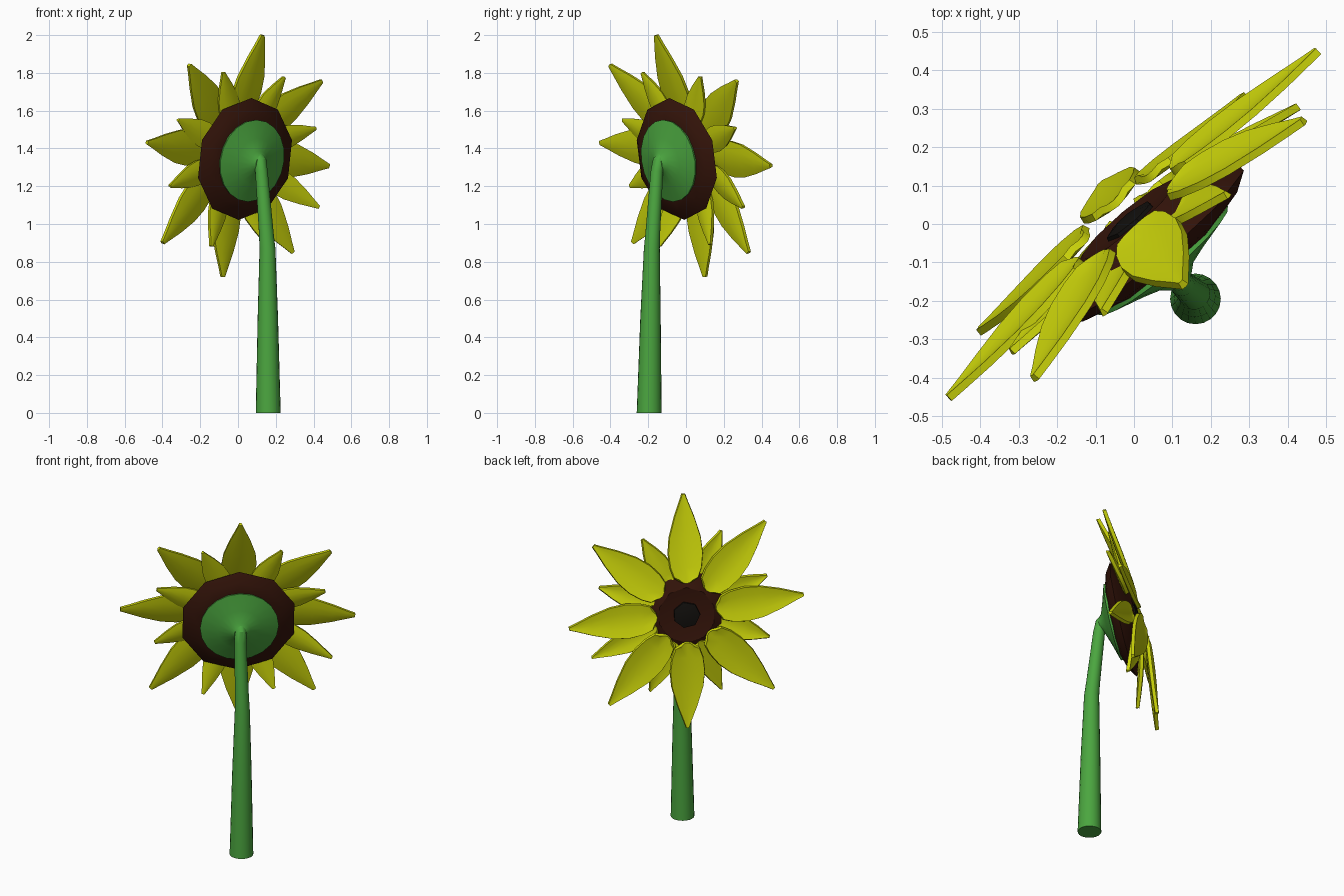
import bpy, bmesh, math
from mathutils import Matrix, Vector

if "Cube" in bpy.data.objects:
    bpy.data.objects.remove(bpy.data.objects["Cube"])


def frame(centre, facing):
    """Local axes: x right, y up, z along the facing direction."""
    n = Vector(facing).normalized()
    r = Vector((0, 0, 1)).cross(n).normalized()
    v = n.cross(r)
    return Matrix.Translation(centre) @ Matrix((r, v, n)).transposed().to_4x4()


PETALS = frame((0.01, -0.01, 1.365), (-.656, .711, .255))
HEAD = frame((0.034, -0.045, 1.345), (-.635, .757, .16))


def material(name, rgb):
    m = bpy.data.materials.new(name)
    m.diffuse_color = (*rgb, 1)
    m.use_nodes = True
    m.node_tree.nodes["Principled BSDF"].inputs["Base Color"].default_value = m.diffuse_color
    return m


GREEN = material("stem_green", (0.07, 0.38, 0.05))
YELLOW = material("petal_yellow", (0.6, 0.66, 0.003))
BROWN = material("seed_brown", (0.035, 0.007, 0.003))
DARK = material("centre_dark", (0.006, 0.005, 0.004))


def finish(bm, name, mat, matrix=None, angle=30):
    bmesh.ops.recalc_face_normals(bm, faces=bm.faces)
    if matrix:
        bm.transform(matrix)
    me = bpy.data.meshes.new(name)
    bm.to_mesh(me)
    bm.free()
    me.materials.append(mat)
    ob = bpy.data.objects.new(name, me)
    bpy.context.collection.objects.link(ob)
    bpy.ops.object.select_all(action='DESELECT')
    ob.select_set(True)
    bpy.context.view_layer.objects.active = ob
    bpy.ops.object.shade_smooth_by_angle(angle=math.radians(angle))
    return ob


def loft(name, rings, sides, mat, matrix=None, angle=30, turn=0.0):
    """Join flat rings given as (x, y, z, radius) and cap both ends."""
    bm = bmesh.new()
    rows = []
    for x, y, z, r in rings:
        rows.append([bm.verts.new((x + r * math.cos(turn + 2 * math.pi * i / sides),
                                   y + r * math.sin(turn + 2 * math.pi * i / sides), z))
                     for i in range(sides)])
    for a, b in zip(rows, rows[1:]):
        for i in range(sides):
            j = (i + 1) % sides
            bm.faces.new((a[i], a[j], b[j], b[i]))
    bm.faces.new(rows[0][::-1])
    bm.faces.new(rows[-1])
    return finish(bm, name, mat, matrix, angle)


def petal(name, tip, start, width, base_n, sag):
    """Leaf-shaped cupped sheet from near the centre out to the tip."""
    profile = [(0, .42), (.07, .7), (.18, .9), (.34, 1), (.52, .91), (.74, .58), (.9, .27), (1, .09)]
    tip = Vector(tip)
    flat = Vector((tip.x, tip.y, 0))
    length = flat.length
    out = flat.normalized()
    side = Vector((-out.y, out.x, 0))
    bm = bmesh.new()
    rows = []
    for s, w in profile:
        row = []
        for k in (-1, -.5, 0, .5, 1):
            p = out * (start + s * (length - start) + (0.02 * k * k if s == 0 else 0))
            p += side * (k * w * width / 2)
            p.z = base_n * (1 - s) + tip.z * s - sag * 4 * s * (1 - s) + 0.014 * w * k * k
            row.append(bm.verts.new(p))
        rows.append(row)
    for a, b in zip(rows, rows[1:]):
        for i in range(4):
            bm.faces.new((a[i], b[i], b[i + 1], a[i + 1]))
    ob = finish(bm, name, YELLOW, PETALS, 35)
    mod = ob.modifiers.new("thickness", 'SOLIDIFY')
    mod.thickness = 0.02
    mod.offset = 0
    bpy.ops.object.modifier_apply(modifier=mod.name)
    bpy.ops.object.shade_smooth_by_angle(angle=math.radians(35))


# Stem, bending towards the head
loft("stem", [(.16, -.195, 0, .066), (.158, -.188, .5, .054), (.156, -.181, .87, .042),
              (.15, -.176, .95, .039), (.124, -.154, 1.28, .033), (.117, -.142, 1.345, .032),
              (.1, -.12, 1.385, .022)], 20, GREEN)

# Green calyx cone behind the head
loft("calyx", [(0, 0, -.14, .035), (0, 0, -.118, .06), (0, 0, -.095, .125), (0, 0, -.066, .22),
               (0, 0, -.045, .215)], 20, GREEN, HEAD)

# Brown seed head with a dark middle
loft("seed_head", [(0, 0, -.058, .215), (0, 0, -.04, .275), (0, 0, -.005, .327), (0, 0, .015, .3),
                   (0, 0, .055, .2), (0, 0, .075, .16), (0, 0, .065, .1)], 10, BROWN, HEAD, 25, math.pi / 2)
loft("seed_centre", [(0, 0, .05, .08), (0, 0, .075, .075), (0, 0, .083, .04)], 7, DARK, HEAD, 20)

# Long front petals
long_tips = [(.013, .662, -.02), (-.506, .402, .015), (-.657, -.06, .005), (-.436, -.515, -.07),
             (-.008, -.66, -.025), (.484, -.469, -.04), (.662, .062, .025), (.463, .488, .02)]
for i, t in enumerate(long_tips):
    petal(f"long_petal_{i + 1}", t, .165, .195, .045, .007)

# Short back petals, set slightly behind
short_tips = [(-.23, .424, .015), (.215, .448, .014), (.46, .184, .034), (.465, -.17, 0),
              (.2, -.469, -.115), (-.2, -.459, -.115), (-.519, -.254, -.12), (-.477, .157, -.033)]
for i, t in enumerate(short_tips):
    petal(f"short_petal_{i + 1}", t, .18, .135, .0, .0)
